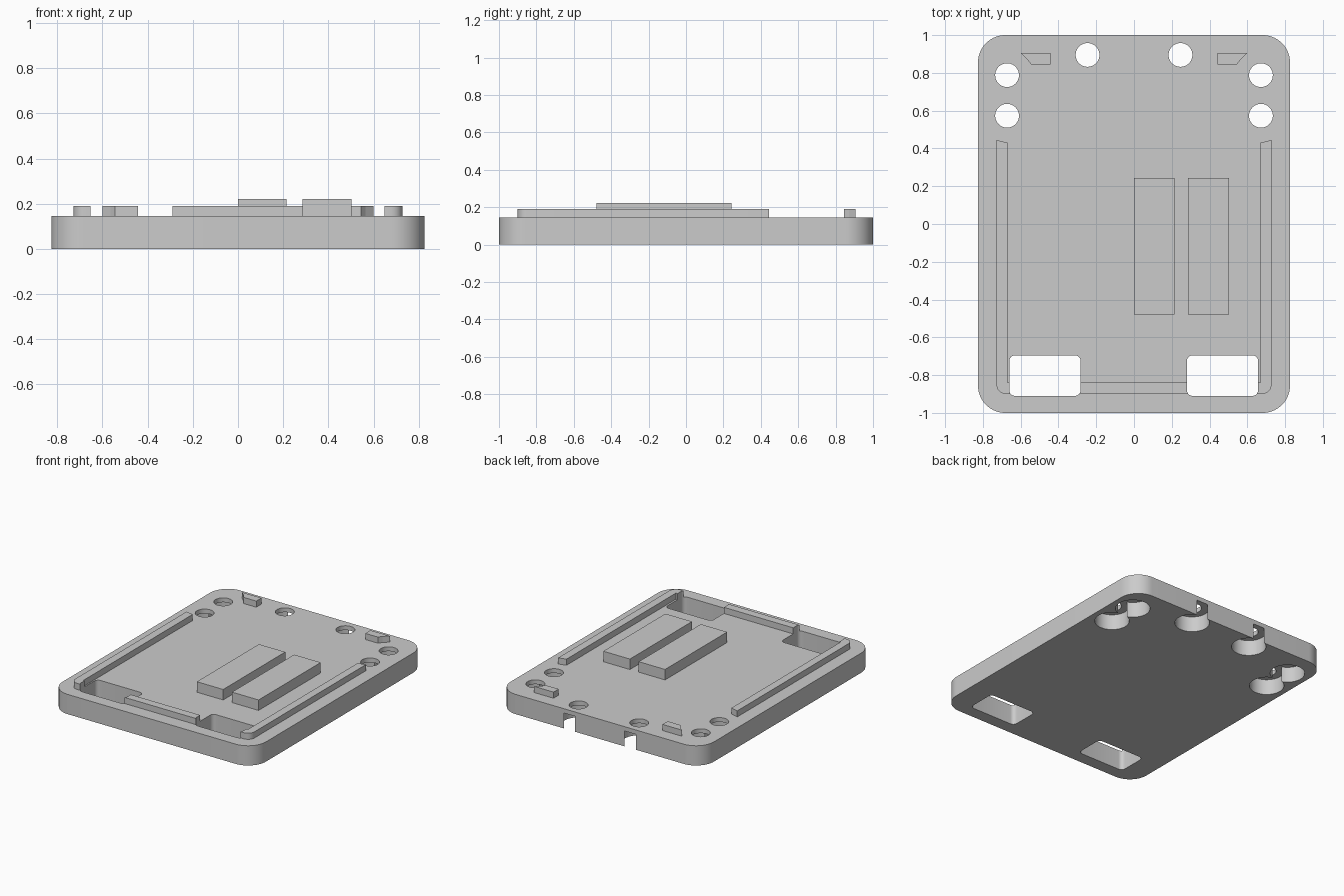
import bpy, bmesh
from math import cos, sin, pi

cube = bpy.data.objects.get("Cube")
if cube:
    bpy.data.objects.remove(cube, do_unlink=True)

TOP, RAIL, PAD = 0.145, 0.19, 0.222

grey = bpy.data.materials.new("light grey")
grey.use_nodes = True
grey.diffuse_color = (0.6, 0.6, 0.6, 1)
grey.node_tree.nodes["Principled BSDF"].inputs["Base Color"].default_value = (0.6, 0.6, 0.6, 1)


def arc(cx, cy, r, start, sweep, steps):
    return [(cx + r * cos(start + sweep * i / steps), cy + r * sin(start + sweep * i / steps))
            for i in range(steps + 1)]


def rounded_rect(x0, x1, y0, y1, r, steps=8):
    centres = [(x1 - r, y1 - r), (x0 + r, y1 - r), (x0 + r, y0 + r), (x1 - r, y0 + r)]
    return [p for i, (cx, cy) in enumerate(centres)
            for p in arc(cx, cy, r, i * pi / 2, pi / 2, steps)]


def prism(name, points, z0, z1):
    """Extrude an outline straight up from z0 to z1."""
    bm = bmesh.new()
    face = bm.faces.new([bm.verts.new((x, y, z0)) for x, y in points])
    ext = bmesh.ops.extrude_face_region(bm, geom=[face])
    for v in ext["geom"]:
        if isinstance(v, bmesh.types.BMVert):
            v.co.z = z1
    bmesh.ops.recalc_face_normals(bm, faces=bm.faces)
    mesh = bpy.data.meshes.new(name)
    bm.to_mesh(mesh)
    bm.free()
    mesh.materials.append(grey)
    obj = bpy.data.objects.new(name, mesh)
    bpy.context.collection.objects.link(obj)
    return obj


def box(name, x0, x1, y0, y1, z0, z1):
    return prism(name, [(x0, y0), (x1, y0), (x1, y1), (x0, y1)], z0, z1)


def select(obj):
    bpy.ops.object.select_all(action='DESELECT')
    obj.select_set(True)
    bpy.context.view_layer.objects.active = obj


def cut(target, points, z0, z1):
    cutter = prism("cutter", points, z0, z1)
    cutter.hide_render = True
    mod = target.modifiers.new("cut", 'BOOLEAN')
    mod.operation, mod.solver, mod.object = 'DIFFERENCE', 'EXACT', cutter
    select(target)
    bpy.ops.object.modifier_apply(modifier=mod.name)
    bpy.data.objects.remove(cutter, do_unlink=True)


# Rounded base plate
base = prism("base_plate", rounded_rect(-0.826, 0.826, -1, 1, 0.145, 16), 0, TOP)

# Raised U-shaped rail along the sides and front
rail = prism("rail",
             [(-0.728, 0.445)] + arc(-0.678, -0.85, 0.05, pi, pi / 2, 6)
             + arc(0.678, -0.85, 0.05, -pi / 2, pi / 2, 6)
             + [(0.728, 0.445), (0.67, 0.43), (0.67, -0.84), (-0.67, -0.84), (-0.67, 0.43)],
             TOP, RAIL)

# Two windows through the plate and the rail
for x0, x1 in ((-0.66, -0.283), (0.28, 0.657)):
    window = rounded_rect(x0, x1, -0.91, -0.695, 0.03, 6)
    cut(base, window, -0.1, 0.3)
    cut(rail, window, 0.1, 0.3)

# Six holes, each with a wide counterbore from below
for side in (-1, 1):
    for x, y in ((0.672, 0.788), (0.672, 0.573), (0.246, 0.895)):
        cut(base, arc(side * x, y, 0.115, 0, 2 * pi, 40)[:-1], -0.1, 0.113)
        cut(base, arc(side * x, y, 0.063, 0, 2 * pi, 40)[:-1], -0.1, 0.3)

# Small rear stops with a slanted outer end
for name, s in (("left_stop", 1), ("right_stop", -1)):
    prism(name, [(s * 0.6, 0.905), (s * 0.443, 0.905), (s * 0.443, 0.845),
                 (s * 0.545, 0.845), (s * 0.565, 0.872)], TOP, RAIL)

# Two raised pads
box("inner_pad", 0, 0.214, -0.478, 0.243, TOP, PAD)
box("outer_pad", 0.286, 0.502, -0.478, 0.243, TOP, PAD)

for obj in (base, rail):
    select(obj)
    bpy.ops.object.shade_smooth_by_angle(angle=pi / 6)
